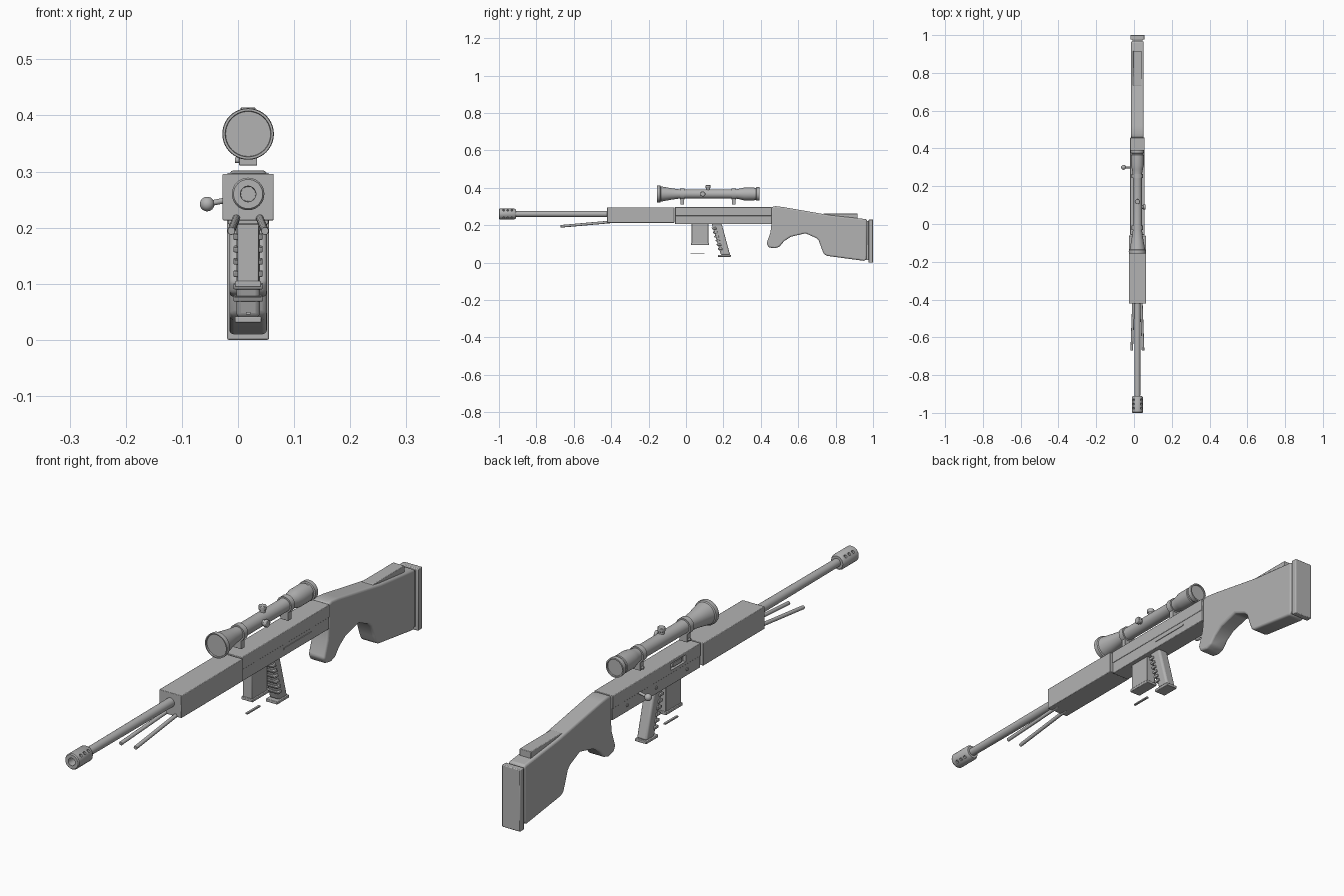
import bpy, bmesh, math
from mathutils import Vector

cube = bpy.data.objects.get("Cube")
if cube:
    bpy.data.objects.remove(cube, do_unlink=True)

CX = 0.018          # centre line of the body
SCOPE_Z = 0.367
BORE_Z = 0.26
parts = []

grey = bpy.data.materials.new("plain_grey")
grey.use_nodes = True
grey.diffuse_color = (0.45, 0.45, 0.45, 1)
bsdf = grey.node_tree.nodes["Principled BSDF"]
bsdf.inputs["Base Color"].default_value = grey.diffuse_color
bsdf.inputs["Roughness"].default_value = 0.6


def finish(name, bm, bevel=0, segments=2):
    bmesh.ops.recalc_face_normals(bm, faces=bm.faces)
    mesh = bpy.data.meshes.new(name)
    bm.to_mesh(mesh)
    bm.free()
    mesh.materials.append(grey)
    ob = bpy.data.objects.new(name, mesh)
    bpy.context.collection.objects.link(ob)
    if bevel:
        mod = ob.modifiers.new("bevel", "BEVEL")
        mod.width, mod.segments = bevel, segments
        mod.limit_method = "ANGLE"
    parts.append(ob)
    return ob


def prism(name, profile, half, bevel=0, segments=2, x=CX):
    """Side profile of (y, z) points given a thickness along x."""
    bm = bmesh.new()
    face = bm.faces.new([bm.verts.new((x - half, y, z)) for y, z in profile])
    new = bmesh.ops.extrude_face_region(bm, geom=[face])["geom"]
    verts = [v for v in new if isinstance(v, bmesh.types.BMVert)]
    bmesh.ops.translate(bm, verts=verts, vec=(2 * half, 0, 0))
    return finish(name, bm, bevel, segments)


def box(name, y0, y1, z0, z1, half, bevel=0, x=CX):
    return prism(name, [(y0, z0), (y1, z0), (y1, z1), (y0, z1)], half, bevel, 2, x)


def lathe(name, profile, z, n=32):
    """Profile of (y, radius) points turned about the line along y."""
    bm = bmesh.new()
    rings = [[bm.verts.new((CX + r * math.cos(i * math.tau / n), y,
                            z + r * math.sin(i * math.tau / n))) for i in range(n)]
             for y, r in profile]
    for a, b in zip(rings, rings[1:]):
        for i in range(n):
            j = (i + 1) % n
            bm.faces.new((a[i], a[j], b[j], b[i]))
    bm.faces.new(rings[0])
    bm.faces.new(rings[-1])
    return finish(name, bm)


def add_rod(bm, a, b, r, n):
    a, b = Vector(a), Vector(b)
    rot = (b - a).to_track_quat("Z", "Y").to_matrix().to_4x4()
    rot.translation = (a + b) / 2
    bmesh.ops.create_cone(bm, cap_ends=True, segments=n, radius1=r, radius2=r,
                          depth=(b - a).length, matrix=rot)


def rod(name, a, b, r, n=16, bevel=0):
    bm = bmesh.new()
    add_rod(bm, a, b, r, n)
    return finish(name, bm, bevel)


def cut(target, cutter):
    mod = target.modifiers.new("cut", "BOOLEAN")
    mod.operation, mod.object, mod.solver = "DIFFERENCE", cutter, "EXACT"
    cutter.hide_render = True
    cutter.hide_set(True)
    parts.remove(cutter)


# Barrel and ported muzzle brake
lathe("barrel", [(-0.93, 0.015), (-0.42, 0.017)], BORE_Z, 24)
brake = lathe("muzzle_brake", [(-0.955, 0.013), (-1.0, 0.014), (-1.0, 0.026), (-0.996, 0.029),
                               (-0.918, 0.029), (-0.91, 0.024)], BORE_Z)
ports = bmesh.new()
for y in (-0.975, -0.953, -0.931):
    for k in range(4):
        ang = math.pi / 4 + k * math.pi / 2
        d = Vector((math.cos(ang), 0, math.sin(ang)))
        c = Vector((CX, y, BORE_Z))
        add_rod(ports, c + d * 0.021, c + d * 0.04, 0.006, 12)
cut(brake, finish("brake_port_cutter", ports))

# Handguard and two-part receiver
box("handguard", -0.422, -0.062, 0.213, 0.296, 0.0455, 0.002)
box("receiver_lower", -0.058, 0.457, 0.206, 0.252, 0.036, 0.002)
upper = box("receiver_upper", -0.058, 0.457, 0.25, 0.297, 0.038, 0.002)
cut(upper, box("ejection_port_cutter", 0.03, 0.115, 0.262, 0.287, 0.012, 0, CX - 0.038))
box("bolt_face", 0.045, 0.10, 0.266, 0.281, 0.004, 0.001, CX - 0.03)
box("side_rail", 0.19, 0.35, 0.231, 0.237, 0.002, 0, CX + 0.0365)
for i, y in enumerate((0.02, 0.20, 0.37)):
    rod(f"receiver_pin_{i}", (CX - 0.039, y, 0.23), (CX - 0.03, y, 0.23), 0.006, 12)

# Bolt handle with ball knob
rod("bolt_handle", (CX - 0.03, 0.30, 0.251), (-0.055, 0.30, 0.242), 0.005, 12)
bm = bmesh.new()
bmesh.ops.create_uvsphere(bm, u_segments=20, v_segments=12, radius=0.013)
bmesh.ops.translate(bm, verts=bm.verts, vec=(-0.055, 0.30, 0.242))
finish("bolt_knob", bm)

# Folded bipod legs
for side, label in ((-1, "right"), (1, "left")):
    rod(f"bipod_leg_{label}", (CX + side * 0.020, -0.39, 0.219),
        (CX + side * 0.030, -0.67, 0.194), 0.007, 14, 0.001)

# Stock, cheek riser and butt pad
stock = [(0.457, 0.297), (0.479, 0.302), (0.52, 0.297), (0.767, 0.254), (0.966, 0.232),
         (0.968, 0.222), (0.966, 0.02), (0.955, 0.009), (0.755, 0.036), (0.737, 0.045),
         (0.725, 0.075), (0.71, 0.118), (0.695, 0.132), (0.639, 0.157), (0.56, 0.138),
         (0.525, 0.115), (0.50, 0.085), (0.475, 0.076), (0.442, 0.082), (0.431, 0.103),
         (0.452, 0.163), (0.457, 0.21)]
prism("stock", stock, 0.0335, 0.012, 3)
prism("cheek_riser", [(0.72, 0.25), (0.735, 0.262), (0.917, 0.262), (0.917, 0.225),
                      (0.72, 0.24)], 0.023, 0.002)
box("butt_spacer", 0.96, 0.98, 0.015, 0.222, 0.027)
box("butt_pad", 0.976, 1.0, 0.0, 0.23, 0.0375, 0.003)

# Magazine and trigger strip
box("magazine", 0.03, 0.12, 0.10, 0.21, 0.019, 0.002)
box("magazine_base", 0.026, 0.124, 0.094, 0.105, 0.023, 0.002)
box("trigger_strip", 0.025, 0.10, 0.045, 0.05, 0.004)

# Raked grip with finger ridges and a base plate
prism("grip", [(0.137, 0.21), (0.19, 0.21), (0.236, 0.04), (0.187, 0.04)], 0.021, 0.008, 3)
for i in range(6):
    z = 0.187 - i * 0.022
    y = 0.137 + (0.21 - z) * 0.294
    prism(f"grip_ridge_{i}", [(y - 0.007, z), (y + 0.016, z + 0.003),
                              (y + 0.02, z - 0.009), (y - 0.003, z - 0.009)], 0.026, 0.002)
box("grip_base", 0.17, 0.24, 0.031, 0.042, 0.0235, 0.002)

# Scope body
lathe("scope_body", [(-0.150, 0.040), (-0.155, 0.041), (-0.155, 0.045), (-0.148, 0.046),
                     (-0.138, 0.045), (-0.135, 0.041), (-0.08, 0.031), (-0.035, 0.0245),
                     (0.265, 0.0245), (0.29, 0.029), (0.31, 0.034), (0.365, 0.034),
                     (0.367, 0.031), (0.374, 0.031), (0.376, 0.036), (0.393, 0.036),
                     (0.393, 0.031), (0.389, 0.030)], SCOPE_Z, 40)

# Scope rings, feet and clamp screws
for label, y in (("front", -0.02), ("rear", 0.255)):
    lathe(f"scope_ring_{label}", [(y - 0.011, 0.025), (y - 0.011, 0.030),
                                  (y + 0.011, 0.030), (y + 0.011, 0.025)], SCOPE_Z)
    box(f"scope_foot_{label}", y - 0.010, y + 0.010, 0.311, 0.343, 0.016, 0.001)
    rod(f"clamp_screw_{label}", (CX - 0.023, y, 0.32), (CX, y, 0.32), 0.005, 12)

# Scope turrets
rod("turret_top", (CX, 0.118, SCOPE_Z), (CX, 0.118, 0.403), 0.010, 20)
rod("turret_top_cap", (CX, 0.118, 0.399), (CX, 0.118, 0.414), 0.0135, 20, 0.002)
rod("turret_side", (CX, 0.09, SCOPE_Z), (CX + 0.032, 0.09, SCOPE_Z), 0.010, 20)
rod("turret_side_cap", (CX + 0.03, 0.09, SCOPE_Z), (CX + 0.043, 0.09, SCOPE_Z), 0.0135, 20, 0.002)

# Smooth the rounded surfaces, keep hard edges
bpy.ops.object.select_all(action="DESELECT")
for ob in parts:
    ob.select_set(True)
bpy.context.view_layer.objects.active = parts[0]
bpy.ops.object.shade_smooth_by_angle(angle=math.radians(35))
